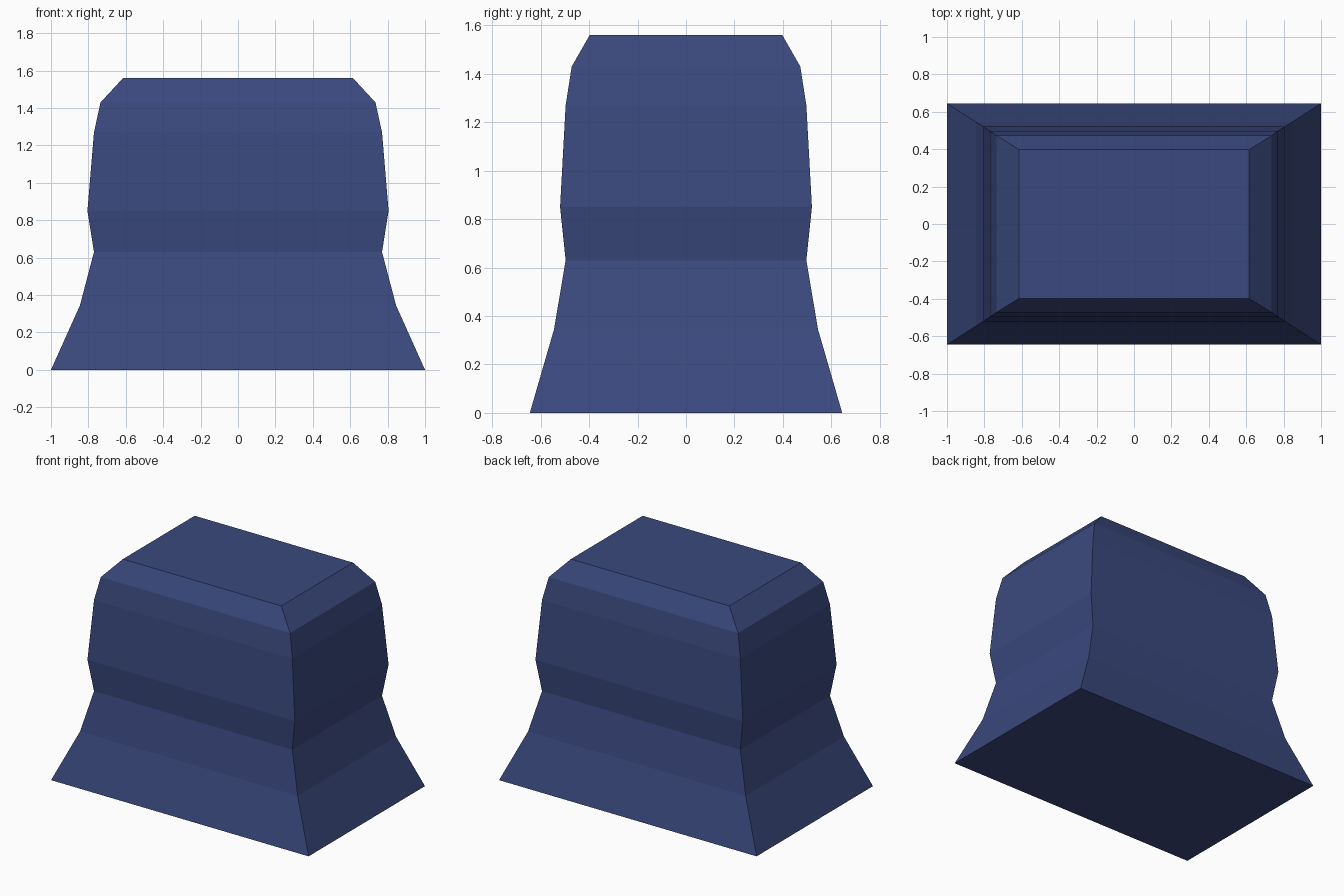
import bpy, bmesh

if "Cube" in bpy.data.objects:
    bpy.data.objects.remove(bpy.data.objects["Cube"])

# One flat colour
blue = bpy.data.materials.new("dark blue")
blue.diffuse_color = (0.043, 0.067, 0.209, 1)
blue.use_nodes = True
blue.node_tree.nodes["Principled BSDF"].inputs["Base Color"].default_value = blue.diffuse_color

# Rectangular cross-sections: height, half width, half depth
PROFILE = [
    (0.00, 1.000, 0.645),
    (0.345, 0.845, 0.545),
    (0.63, 0.770, 0.497),
    (0.85, 0.805, 0.520),
    (1.27, 0.770, 0.497),
    (1.43, 0.735, 0.472),
    (1.56, 0.615, 0.398),
]

# Flared block with a narrow waist and bevelled crown
bm = bmesh.new()
rings = [[bm.verts.new((sx * w, sy * d, z))
          for sx, sy in ((-1, -1), (1, -1), (1, 1), (-1, 1))]
         for z, w, d in PROFILE]
for low, high in zip(rings, rings[1:]):
    for i in range(4):
        j = (i + 1) % 4
        bm.faces.new((low[i], low[j], high[j], high[i]))
bm.faces.new(rings[0][::-1])
bm.faces.new(rings[-1])

mesh = bpy.data.meshes.new("flared_block")
bm.to_mesh(mesh)
bm.free()
mesh.materials.append(blue)
block = bpy.data.objects.new("flared_block", mesh)
bpy.context.collection.objects.link(block)
